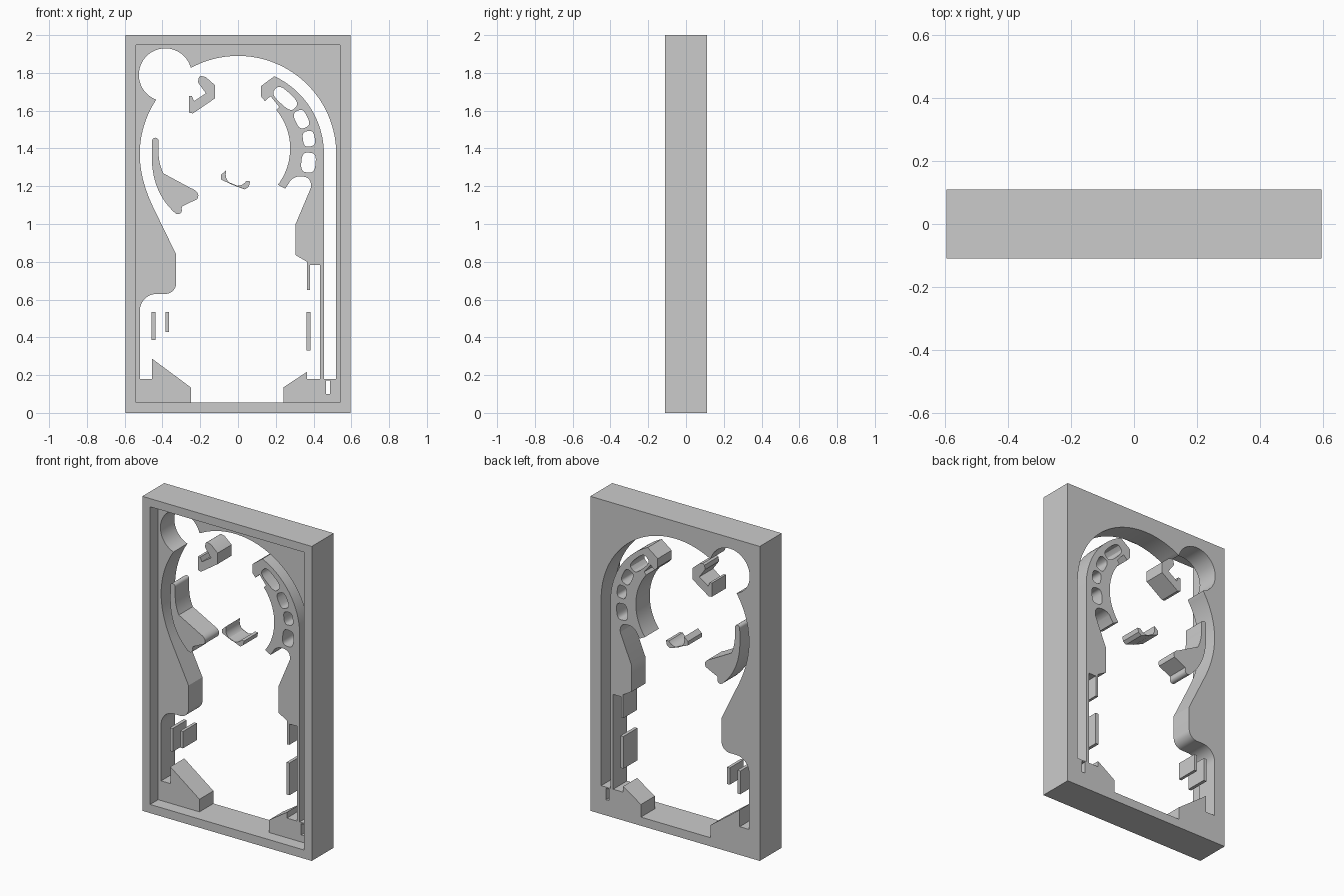
import bpy, bmesh
from math import cos, sin, radians, pi, copysign

if "Cube" in bpy.data.objects:
    bpy.data.objects.remove(bpy.data.objects["Cube"])

FRONT, FLOOR, BACK = -0.11, -0.03, 0.11


def arc(cx, cz, r, a0, a1, n=16):
    return [(cx + r * cos(radians(a0 + (a1 - a0) * i / n)),
             cz + r * sin(radians(a0 + (a1 - a0) * i / n))) for i in range(n + 1)]


def bend(p, q, r, n=8):
    """Quadratic curve from p to r pulled towards q."""
    return [tuple((1 - t) ** 2 * a + 2 * t * (1 - t) * b + t * t * c
                  for a, b, c in zip(p, q, r)) for t in (i / n for i in range(n + 1))]


def rect(x0, x1, z0, z1):
    return [(x0, z0), (x1, z0), (x1, z1), (x0, z1)]


def slot(cx, cz, w, h, tilt, n=24):
    """Rounded-box outline, turned by tilt degrees."""
    pts, c, s = [], cos(radians(tilt)), sin(radians(tilt))
    for i in range(n):
        a = 2 * pi * i / n
        u = w / 2 * copysign(abs(cos(a)) ** 0.65, cos(a))
        v = h / 2 * copysign(abs(sin(a)) ** 0.65, sin(a))
        pts.append((cx + u * c - v * s, cz + u * s + v * c))
    return pts


def prism(name, pts, y0=FLOOR, y1=BACK):
    bm = bmesh.new()
    clean = [p for i, p in enumerate(pts)
             if abs(p[0] - pts[i - 1][0]) + abs(p[1] - pts[i - 1][1]) > 1e-5]
    face = bm.faces.new([bm.verts.new((x, y0, z)) for x, z in clean])
    new = bmesh.ops.extrude_face_region(bm, geom=[face])["geom"]
    bmesh.ops.translate(bm, vec=(0, y1 - y0, 0),
                        verts=[g for g in new if isinstance(g, bmesh.types.BMVert)])
    bmesh.ops.recalc_face_normals(bm, faces=bm.faces)
    me = bpy.data.meshes.new(name)
    bm.to_mesh(me)
    bm.free()
    ob = bpy.data.objects.new(name, me)
    bpy.context.collection.objects.link(ob)
    return ob


def smooth(ob):
    bpy.ops.object.select_all(action='DESELECT')
    ob.select_set(True)
    bpy.context.view_layer.objects.active = ob
    bpy.ops.object.shade_smooth_by_angle(angle=radians(25))


def cut(ob, cutter):
    cutter.hide_render = True
    mod = ob.modifiers.new("cut", 'BOOLEAN')
    mod.operation, mod.solver, mod.object = 'DIFFERENCE', 'EXACT', cutter
    bpy.context.view_layer.objects.active = ob
    bpy.ops.object.modifier_apply(modifier=mod.name)
    bpy.data.objects.remove(cutter)


# Outline of the large opening, clockwise from bottom left
opening = [(-.25, .055), (-.25, .135), (-.455, .287), (-.455, .18), (-.52, .18), (-.52, .53)]
opening += arc(-.43, .54, .09, 180, 90)
opening += arc(-.385, .688, .058, 270, 360, 10)
opening += [(-.327, .838)]
opening += bend((-.44, 1.07), (-.52, 1.23), (-.52, 1.37), 14)
opening += arc(0, 1.37, .52, 180, 146.8)
opening += arc(-.385, 1.79, .14, 249.7, 15.8, 40)
opening += arc(0, 1.37, .52, 118, 0, 48)
opening += [(.52, .18), (.455, .18)]
opening += arc(0, 1.37, .455, 0, 65, 28)
opening += [(.122, 1.73), (.122, 1.675), (.143, 1.65), (.172, 1.677), (.218, 1.62), (.203, 1.605)]
opening += arc(-.044, 1.4, .32, 38, -37, 24)
opening += [(.25, 1.187)]
opening += bend((.278, 1.23), (.3, 1.252), (.33, 1.252))
opening += bend((.33, 1.252), (.395, 1.252), (.385, 1.19))
opening += [(.305, 1.0), (.305, .835), (.365, .8), (.365, .65), (.382, .65), (.382, .783),
            (.435, .783), (.435, .18), (.365, .18), (.365, .217), (.24, .135), (.24, .055)]

# Frame with its recessed board
frame = prism("frame_and_board", rect(-.596, .596, 0, 2), FRONT, BACK)
cut(frame, prism("opening_cutter", opening, -.3, .3))
cut(frame, prism("recess_cutter", rect(-.541, .541, .055, 1.948), -.3, FLOOR))
cut(frame, prism("pin_slot_cutter", rect(.466, .486, .1, .172), -.3, .3))

# Windows along the curved lane divider
for cx, cz, w, h, tilt in [(.25, 1.665, .145, .07, -43), (.336, 1.555, .066, .098, 25),
                           (.375, 1.451, .063, .082, 8), (.373, 1.325, .076, .105, -5)]:
    cut(frame, prism("window_cutter", slot(cx, cz, w, h, tilt), -.3, .3))
smooth(frame)

# Upper hook-shaped guide
smooth(prism("upper_guide", [
    (-.196, 1.785), (-.17, 1.777), (-.122, 1.735), (-.122, 1.665), (-.239, 1.585), (-.26, 1.59),
    (-.26, 1.677), (-.244, 1.677), (-.233, 1.65), (-.17, 1.692), (-.212, 1.75), (-.207, 1.777)]))

# Left curved guide with its pointed foot
left = arc(-.438, 1.44, .017, 180, 0, 8)
left += bend((-.421, 1.38), (-.42, 1.32), (-.395, 1.268))
left += [(-.25, 1.19)]
left += bend((-.25, 1.19), (-.21, 1.175), (-.21, 1.15), 6)
left += [(-.215, 1.132), (-.297, 1.093)]
left += arc(-.318, 1.073, .021, 20, -130, 8)
left += bend((-.332, 1.057), (-.458, 1.17), (-.456, 1.36), 14)
smooth(prism("left_guide", left))

# Small centre cradle
cradle = [(-.09, 1.235), (-.09, 1.26), (-.064, 1.284)]
cradle += arc(-.005, 1.262, .06, 180, 325, 14)
cradle += [(.064, 1.226), (.058, 1.198), (.037, 1.183)]
smooth(prism("centre_cradle", cradle))

# Thin lane walls
for name, r in [("left_outer_lane_wall", (-.459, -.438, .387, .535)),
                ("left_inner_lane_wall", (-.385, -.366, .428, .535)),
                ("right_lane_wall", (.363, .383, .33, .535))]:
    prism(name, rect(*r))
